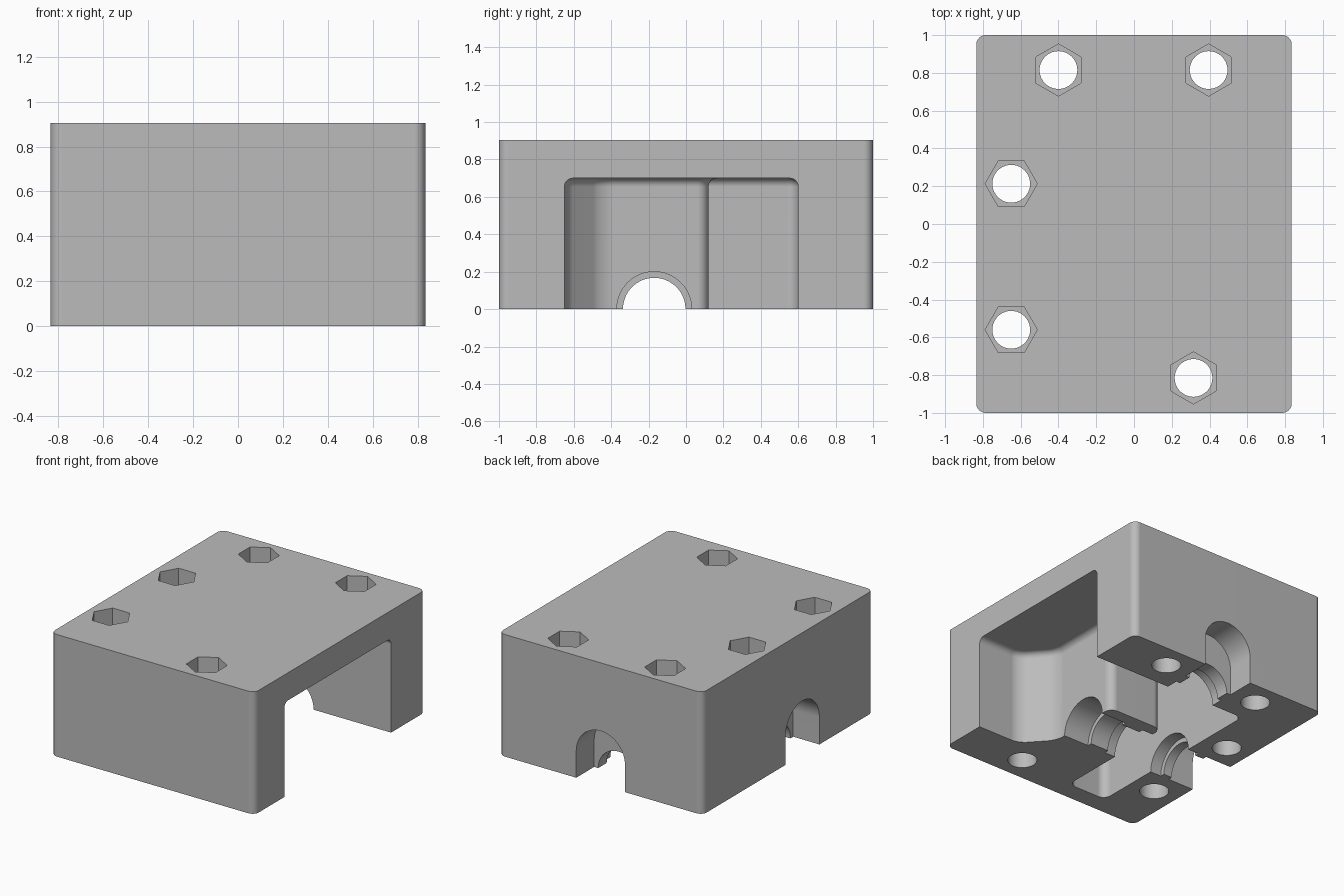
import bpy, bmesh, math
from mathutils import Vector

if "Cube" in bpy.data.objects:
    bpy.data.objects.remove(bpy.data.objects["Cube"], do_unlink=True)

HALF_X, HALF_Y, HEIGHT = 0.835, 1.0, 0.905
PLACE = {"x": lambda u, v, t: (t, u, v),
         "y": lambda u, v, t: (u, t, v),
         "z": lambda u, v, t: (u, v, t)}


def prism(name, points, axis, start, end, corner=0, rim=0):
    """Extrude a 2D profile along an axis; optionally round its corners and far rim."""
    bm = bmesh.new()
    place = PLACE[axis]
    face = bm.faces.new([bm.verts.new(place(u, v, start)) for u, v in points])
    new = bmesh.ops.extrude_face_region(bm, geom=[face])["geom"]
    shift = Vector(place(0, 0, end - start))
    bmesh.ops.translate(bm, vec=shift, verts=[g for g in new if isinstance(g, bmesh.types.BMVert)])
    bmesh.ops.recalc_face_normals(bm, faces=bm.faces[:])
    if corner:
        edges = [e for e in bm.edges if abs(e.verts[0].co.z - e.verts[1].co.z) > 0.1]
        bmesh.ops.bevel(bm, geom=edges, offset=corner, segments=6, profile=0.5, affect="EDGES")
    if rim:
        edges = [e for e in bm.edges if all(abs(v.co.z - end) < 1e-4 for v in e.verts)]
        bmesh.ops.bevel(bm, geom=edges, offset=rim, segments=6, profile=0.5, affect="EDGES")
    bmesh.ops.recalc_face_normals(bm, faces=bm.faces[:])
    mesh = bpy.data.meshes.new(name)
    bm.to_mesh(mesh)
    bm.free()
    obj = bpy.data.objects.new(name, mesh)
    bpy.context.collection.objects.link(obj)
    return obj


def ring(cx, cy, radius, sides, turn=0.0):
    return [(cx + radius * math.cos(turn + math.tau * i / sides),
             cy + radius * math.sin(turn + math.tau * i / sides)) for i in range(sides)]


def arch(centre, radius, spring):
    """Slot profile with a half-round top, open below the base."""
    top = [(centre + radius * math.cos(math.pi * i / 24),
            spring + radius * math.sin(math.pi * i / 24)) for i in range(25)]
    return [(centre - radius, -0.1), (centre + radius, -0.1)] + top


# Housing block with rounded upright edges
block = [(-HALF_X, -HALF_Y), (HALF_X, -HALF_Y), (HALF_X, HALF_Y), (-HALF_X, HALF_Y)]
housing = prism("housing", block, "z", 0, HEIGHT, corner=0.05)
cutters = []

# Main cavity: side opening joined to the long gear bay
cavity = [(1.1, -0.65), (0.49, -0.65), (0.31, -0.45), (0.31, 0.12), (-0.14, 0.12),
          (-0.14, -0.86), (-0.46, -0.86), (-0.46, 0.6), (1.1, 0.6)]
cutters.append(prism("cavity_cutter", cavity, "z", -0.1, 0.7, corner=0.06, rim=0.045))

# Shaft bores, bearing seats and outer slots
SEAT, NECK = 0.2, 0.167
SHAFT_Y, SHAFT_X = -0.17, 0.0
for axis, centre, radius, start, end in [
        ("x", SHAFT_Y, NECK, -0.7, 0.4),
        ("x", SHAFT_Y, SEAT, 0.1, 0.4),
        ("x", SHAFT_Y, SEAT, -0.55, -0.05),
        ("y", SHAFT_X, NECK, 0.5, 0.9),
        ("y", SHAFT_X, SEAT, 0.5, 0.69)]:
    cutters.append(prism("bore_cutter", ring(centre, 0, radius, 64), axis, start, end))
cutters.append(prism("slot_cutter", arch(SHAFT_Y, SEAT, 0.2), "x", -0.95, -0.62))
cutters.append(prism("slot_cutter", arch(SHAFT_X, SEAT, 0.2), "y", 0.79, 1.1))

# Bolt holes with hexagonal nut pockets
for x, y, turn in [(-0.4, 0.815, math.pi / 2), (0.395, 0.815, math.pi / 2),
                   (0.315, -0.815, math.pi / 2), (-0.65, 0.213, 0), (-0.65, -0.56, 0)]:
    cutters.append(prism("bolt_cutter", ring(x, y, 0.1, 40), "z", -0.1, 1.0))
    cutters.append(prism("nut_cutter", ring(x, y, 0.138, 6, turn), "z", HEIGHT - 0.2, 1.0))

# Cut everything out of the block
bpy.ops.object.select_all(action="DESELECT")
bpy.context.view_layer.objects.active = housing
housing.select_set(True)
for cutter in cutters:
    cutter.hide_render = True
    mod = housing.modifiers.new("cut", "BOOLEAN")
    mod.operation = "DIFFERENCE"
    mod.solver = "EXACT"
    mod.object = cutter
    bpy.ops.object.modifier_apply(modifier=mod.name)
    bpy.data.objects.remove(cutter, do_unlink=True)

# Single grey finish
grey = bpy.data.materials.new("plain_grey")
grey.use_nodes = True
colour = (0.5, 0.5, 0.5, 1)
grey.diffuse_color = colour
grey.node_tree.nodes["Principled BSDF"].inputs["Base Color"].default_value = colour
housing.data.materials.clear()
housing.data.materials.append(grey)

# Smooth rounds, crisp edges
bpy.ops.object.shade_smooth_by_angle(angle=math.radians(30))
weighted = housing.modifiers.new("weighted_normals", "WEIGHTED_NORMAL")
weighted.keep_sharp = True
